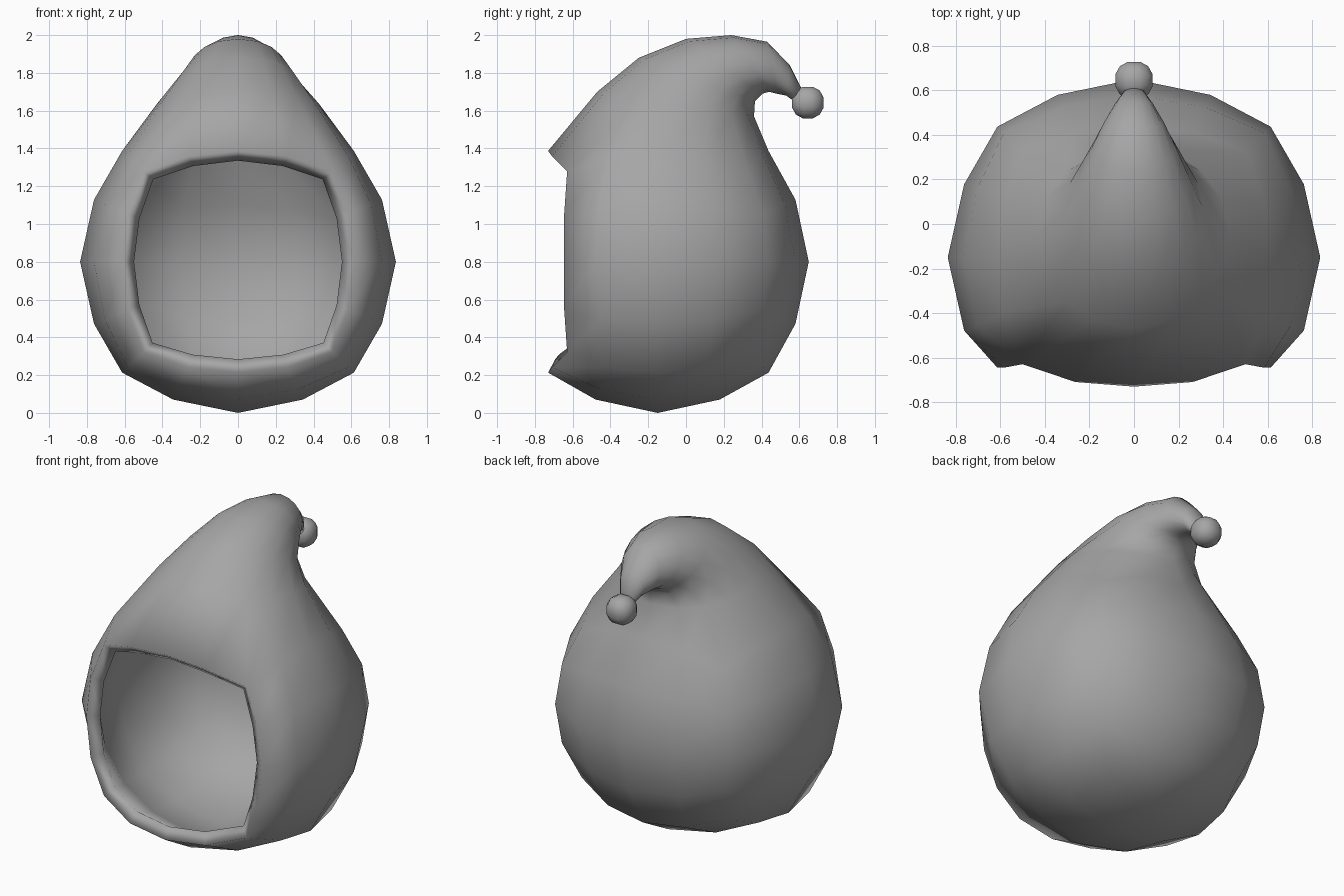
import bpy, bmesh, math
from mathutils import Vector

if "Cube" in bpy.data.objects:
    bpy.data.objects.remove(bpy.data.objects["Cube"], do_unlink=True)

grey = bpy.data.materials.new("plain_grey")
grey.use_nodes = True
colour = (0.38, 0.38, 0.38, 1)
grey.diffuse_color = colour
grey.node_tree.nodes["Principled BSDF"].inputs["Base Color"].default_value = colour


def finish(name, bm):
    bmesh.ops.recalc_face_normals(bm, faces=bm.faces)
    for f in bm.faces:
        f.smooth = True
    mesh = bpy.data.meshes.new(name)
    bm.to_mesh(mesh)
    bm.free()
    mesh.materials.append(grey)
    ob = bpy.data.objects.new(name, mesh)
    bpy.context.collection.objects.link(ob)
    return ob


# Rounded-cube body: integer grid position -> point on the body
STEP = {0: 0, 1: 0.45, 2: 1}


def body_point(key):
    d = Vector([math.copysign(STEP[abs(c)], c) for c in key]).normalized()
    on_edge = sum(abs(c) == 2 for c in key) > 1
    d *= 0.83 if on_edge else 0.80
    p = Vector((d.x * 1.045, d.y - 0.15, d.z + 0.8))
    if key[1] == -2:
        p.y = max(p.y, -0.645 if abs(key[0]) == 2 else -0.73)
    return p


# Square loop of 16 grid positions, anticlockwise from the front left corner
loop = ([(i, -2) for i in range(-2, 2)] + [(2, i) for i in range(-2, 2)]
        + [(i, 2) for i in range(2, -2, -1)] + [(-2, i) for i in range(2, -2, -1)])

bm = bmesh.new()
grid = {}


def vert(key):
    if key not in grid:
        grid[key] = bm.verts.new(body_point(key))
    return grid[key]


# Rounded bottom
for i in range(-2, 2):
    for j in range(-2, 2):
        bm.faces.new([vert((i, j, -2)), vert((i, j + 1, -2)),
                      vert((i + 1, j + 1, -2)), vert((i + 1, j, -2))])

# Side and back walls, with the front four columns left open
for k in range(-2, 2):
    for n in range(4, 16):
        a, b = loop[n], loop[(n + 1) % 16]
        bm.faces.new([vert((*a, k)), vert((*b, k)),
                      vert((*b, k + 1)), vert((*a, k + 1))])

# Curled peak: (front y, front z, back y, back z, half width)
peak = [(-0.47, 1.70, 0.36, 1.57, 0.43), (-0.25, 1.88, 0.365, 1.65, 0.315),
        (0.00, 1.98, 0.405, 1.69, 0.25), (0.24, 2.00, 0.44, 1.70, 0.19),
        (0.43, 1.965, 0.48, 1.69, 0.135), (0.55, 1.84, 0.53, 1.68, 0.085),
        (0.61, 1.72, 0.58, 1.645, 0.045)]
ring = [vert((*p, 2)) for p in loop]
tail = []
for level, (fy, fz, by, bz, w) in enumerate(peak):
    front, back = Vector((0, fy, fz)), Vector((0, by, bz))
    mid, half = (front + back) / 2, (back - front) / 2
    new = []
    for x, y in loop:
        a = math.atan2(math.copysign(STEP[abs(y)], y), math.copysign(STEP[abs(x)], x))
        new.append(bm.verts.new(mid + half * math.sin(a) + Vector((w * math.cos(a), 0, 0))))
    for n in range(16):
        m = (n + 1) % 16
        bm.faces.new([ring[n], ring[m], new[m], new[n]])
    ring = new
    tail.append(new)
bm.faces.new(ring)

bm.verts.index_update()
weights = {v.index: 1.0 for v in bm.verts}
for new, weight in zip(tail, (0.8, 0.5, 0.4, 0.3, 0.2, 0.15, 0.1)):
    weights.update({v.index: weight for v in new})
hood = finish("hood", bm)

# Wall thickness, thinning towards the tip
group = hood.vertex_groups.new(name="wall")
for index, weight in weights.items():
    group.add([index], weight, 'REPLACE')
wall = hood.modifiers.new("wall", 'SOLIDIFY')
wall.thickness = 0.08
wall.offset = -1
wall.vertex_group = "wall"

# Bobble on the tip
bm = bmesh.new()
bmesh.ops.create_cube(bm, size=2)
bmesh.ops.subdivide_edges(bm, edges=bm.edges[:], cuts=2, use_grid_fill=True)
for v in bm.verts:
    v.co = v.co.normalized() * 0.092 + Vector((0, 0.645, 1.643))
finish("bobble", bm)
